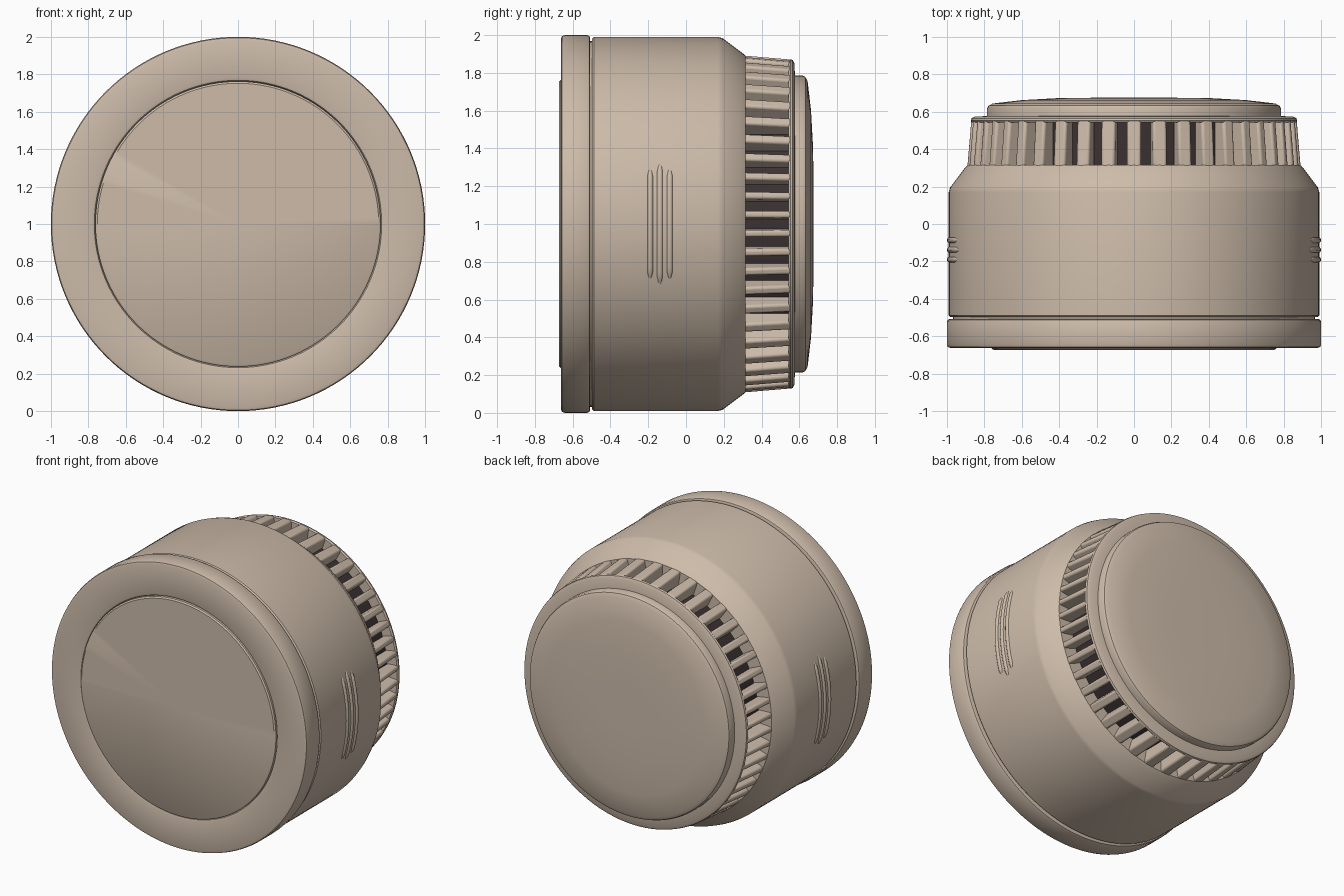
import bpy, bmesh, math
from mathutils import Matrix, Vector

cube = bpy.data.objects.get("Cube")
if cube:
    bpy.data.objects.remove(cube, do_unlink=True)

CENTRE = Vector((0, 0, 1))


def material(name, rgb):
    m = bpy.data.materials.new(name)
    m.use_nodes = True
    m.diffuse_color = (*rgb, 1)
    bsdf = m.node_tree.nodes["Principled BSDF"]
    bsdf.inputs["Base Color"].default_value = (*rgb, 1)
    bsdf.inputs["Roughness"].default_value = 0.6
    return m


BEIGE = material("warm beige", (0.61, 0.50, 0.40))
DARK = material("dark interior", (0.045, 0.031, 0.031))


def finish(name, bm, mat, angle=35):
    bmesh.ops.recalc_face_normals(bm, faces=bm.faces)
    mesh = bpy.data.meshes.new(name)
    bm.to_mesh(mesh)
    bm.free()
    obj = bpy.data.objects.new(name, mesh)
    bpy.context.collection.objects.link(obj)
    mesh.materials.append(mat)
    bpy.ops.object.select_all(action='DESELECT')
    obj.select_set(True)
    bpy.context.view_layer.objects.active = obj
    bpy.ops.object.shade_smooth_by_angle(angle=math.radians(angle))
    return obj


def lathe(name, profile, mat=BEIGE):
    """Spin (radius, y) points around the front-to-back axis."""
    bm = bmesh.new()
    verts = [bm.verts.new((r, y, 1)) for r, y in profile]
    edges = [bm.edges.new(pair) for pair in zip(verts, verts[1:])]
    bmesh.ops.spin(bm, geom=verts + edges, cent=CENTRE, axis=(0, 1, 0),
                   angle=math.tau, steps=128, use_merge=True)
    bmesh.ops.remove_doubles(bm, verts=bm.verts, dist=0.0005)
    return finish(name, bm, mat)


# Mounting plate with its inset front disc
lathe("front_disc", [(0, -0.672), (0.752, -0.672), (0.762, -0.665), (0.762, -0.64)])
lathe("base_ring", [(0.76, -0.64), (0.768, -0.658), (0.78, -0.662), (0.98, -0.662),
                    (0.995, -0.657), (1.0, -0.642), (1.0, -0.522), (0.995, -0.512),
                    (0.985, -0.508), (0.94, -0.508)])
lathe("seam_core", [(0.968, -0.53), (0.968, -0.47)])

# Main housing with sloped shoulder
lathe("body", [(0.94, -0.498), (0.98, -0.498), (0.99, -0.488), (0.99, 0.17),
               (0.983, 0.195), (0.915, 0.285), (0.9, 0.305), (0.89, 0.315),
               (0.76, 0.315)])

# Vent section: dark drum, closing ring and cap
lathe("vent_interior", [(0.79, 0.3), (0.79, 0.56)], DARK)
lathe("vent_ring", [(0.78, 0.542), (0.865, 0.542), (0.872, 0.552), (0.868, 0.565),
                    (0.85, 0.574), (0.76, 0.578)])
lathe("cap", [(0.785, 0.56), (0.785, 0.618), (0.778, 0.632), (0.755, 0.644),
              (0.6, 0.662), (0.4, 0.673), (0.2, 0.675), (0, 0.675)])


# Vent bars, spaced more widely at top and bottom than at the sides
def warp(t):
    return t + 0.08 * math.sin(2 * t)


COUNT, SLOT = 46, 0.064
step = math.tau / COUNT
bm = bmesh.new()
for i in range(COUNT):
    a = warp(i * step)
    gap = (warp((i + 0.5) * step) - warp((i - 0.5) * step)) * 0.88
    part = bmesh.ops.create_cube(bm, size=1)["verts"]
    for v in part:
        outer = 0.892 - 0.022 * (v.co.y + 0.5)
        v.co = Vector((v.co.x * (gap - SLOT), 0.43 + v.co.y * 0.26,
                       outer if v.co.z > 0 else 0.785))
    bmesh.ops.transform(bm, verts=part,
                        matrix=Matrix.Translation(CENTRE) @ Matrix.Rotation(a, 4, 'Y'))
bars = finish("vent_bars", bm, BEIGE, 60)
bevel = bars.modifiers.new("soft_edges", 'BEVEL')
bevel.width, bevel.segments = 0.014, 3


# Grip ridges hugging both sides of the housing
def ridge(name, side, y, half_length):
    curve = bpy.data.curves.new(name, 'CURVE')
    curve.dimensions = '3D'
    curve.bevel_depth, curve.bevel_resolution = 0.017, 3
    curve.use_fill_caps = True
    n = 24
    line = curve.splines.new('POLY')
    line.points.add(n)
    for i, p in enumerate(line.points):
        t = 2 * i / n - 1
        a = t * half_length
        r = 0.983
        p.co = (side * r * math.cos(a), y, 1 + r * math.sin(a), 1)
        p.radius = max(0.25, min(1, (1 - abs(t)) * 8))
    curve.materials.append(BEIGE)
    obj = bpy.data.objects.new(name, curve)
    bpy.context.collection.objects.link(obj)


for label, side in (("left", 1), ("right", -1)):
    for k, (y, half) in enumerate(((-0.19, 0.31), (-0.138, 0.34), (-0.086, 0.31))):
        ridge(f"{label}_grip_ridge_{k + 1}", side, y, half)
